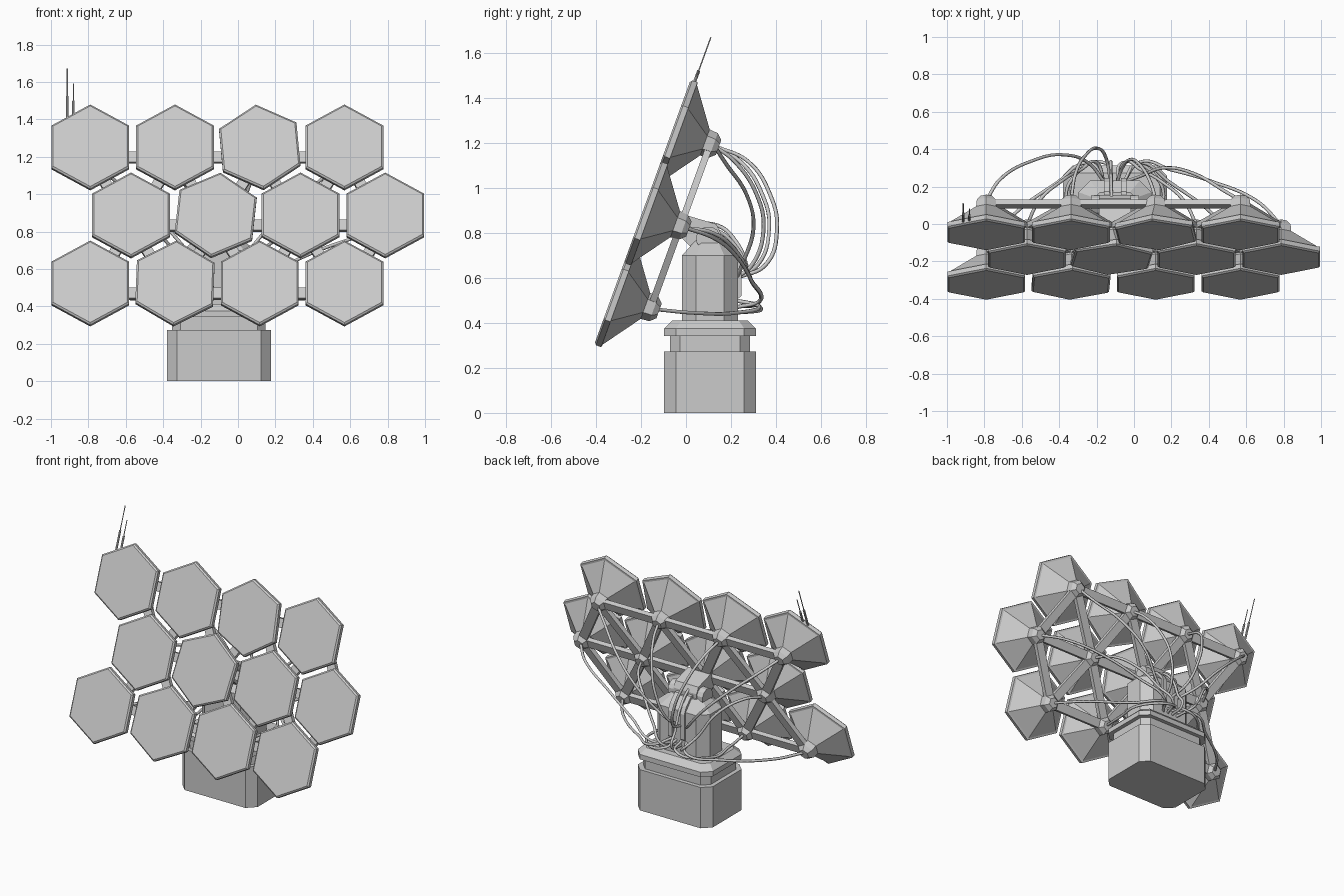
import bpy, bmesh, math
from mathutils import Vector

if "Cube" in bpy.data.objects:
    bpy.data.objects.remove(bpy.data.objects["Cube"])

TILT = math.radians(20)
UP = Vector((0, math.sin(TILT), math.cos(TILT)))       # up along the array
BACK = Vector((0, math.cos(TILT), -math.sin(TILT)))    # away from the reflecting face
ORIGIN = Vector((0, -0.194, 0.893))
PITCH, ROW = 0.453, 0.387
HUB_D = 0.18


def P(x, v, d):
    return ORIGIN + Vector((x, 0, 0)) + UP * v + BACK * d


def loft(name, rings):
    """Closed solid through a list of rings with equal point counts."""
    bm = bmesh.new()
    rows = [[bm.verts.new(p) for p in r] for r in rings]
    n = len(rows[0])
    for a, b in zip(rows, rows[1:]):
        for i in range(n):
            bm.faces.new((a[i], a[(i + 1) % n], b[(i + 1) % n], b[i]))
    bm.faces.new(rows[0])
    bm.faces.new(rows[-1])
    bmesh.ops.recalc_face_normals(bm, faces=bm.faces)
    me = bpy.data.meshes.new(name)
    bm.to_mesh(me)
    bm.free()
    ob = bpy.data.objects.new(name, me)
    bpy.context.collection.objects.link(ob)
    return ob


def octa(z, w, d, c, cx=-0.102, cy=0.107):
    """Rectangle with cut corners at height z."""
    w, d = w / 2, d / 2
    pts = [(w - c, -d), (w, -d + c), (w, d - c), (w - c, d),
           (-w + c, d), (-w, d - c), (-w, -d + c), (-w + c, -d)]
    return [(cx + x, cy + y, z) for x, y in pts]


def extrude_x(name, profile, x0, x1):
    return loft(name, [[(x, y, z) for y, z in profile] for x in (x0, x1)])


def rod(name, a, b, r, sides=8):
    e = (b - a).normalized()
    s = e.orthogonal().normalized()
    t = e.cross(s)
    ring = [(s * math.cos(k * math.tau / sides) + t * math.sin(k * math.tau / sides)) * r
            for k in range(sides)]
    return loft(name, [[a + q for q in ring], [b + q for q in ring]])


def bar(name, a, b, w=0.058, t=0.03):
    e = (b - a).normalized()
    s = e.cross(BACK) * w / 2
    n = BACK * t / 2
    ring = [s + n, s - n, -s - n, -s + n]
    return loft(name, [[a + q for q in ring], [b + q for q in ring]])


def cable(name, pts, r=0.009):
    cu = bpy.data.curves.new(name, 'CURVE')
    cu.dimensions = '3D'
    cu.bevel_depth = r
    cu.bevel_resolution = 1
    cu.resolution_u = 8
    cu.use_fill_caps = True
    sp = cu.splines.new('BEZIER')
    sp.bezier_points.add(len(pts) - 1)
    for bp, p in zip(sp.bezier_points, pts):
        bp.co = p
        bp.handle_left_type = bp.handle_right_type = 'AUTO'
    ob = bpy.data.objects.new(name, cu)
    bpy.context.collection.objects.link(ob)


# Hexagonal panels: bevelled slab, pyramid back and small hub, a few knocked askew
PROFILE = [(0.229, 0), (0.24, 0.008), (0.24, 0.033), (0.226, 0.036),
           (0.062, 0.155), (0.058, 0.195), (0.035, 0.22)]
ROLL = {(1, 2): 5, (0, 1): -6, (-1, 1): -2}
hubs = {}
for row in (1, 0, -1):
    for col in range(4):
        x = (-0.572 if row == 0 else -0.79) + col * PITCH
        v = row * ROW
        hubs[row, col] = (x, v)
        a0 = math.radians(90 + ROLL.get((row, col), 0))
        loft("hex_panel", [[P(x + r * math.cos(a0 + k * math.pi / 3),
                              v + r * math.sin(a0 + k * math.pi / 3), d)
                            for k in range(6)] for r, d in PROFILE])

# Triangular lattice of bars joining neighbouring hubs
keys = list(hubs)
for i, a in enumerate(keys):
    for b in keys[i + 1:]:
        if math.dist(hubs[a], hubs[b]) < 0.5:
            bar("lattice_bar", P(*hubs[a], HUB_D), P(*hubs[b], HUB_D))

# Two whip antennas on the top left panel
for x, v, length in ((-0.913, 0.55, 0.285), (-0.88, 0.57, 0.18)):
    rod("antenna_base", P(x, v, 0.02), P(x, v + length * 0.45, 0.02), 0.007)
    rod("antenna_whip", P(x, v + length * 0.45, 0.02), P(x, v + length, 0.02), 0.003, 6)

# Pedestal: block, recessed neck, bevelled plate
loft("pedestal_base", [octa(0, 0.556, 0.41, 0.053), octa(0.273, 0.556, 0.41, 0.053)])
loft("pedestal_neck", [octa(0.27, 0.50, 0.356, 0.045), octa(0.345, 0.50, 0.356, 0.045)])
loft("pedestal_plate", [octa(0.342, 0.556, 0.41, 0.053), octa(0.375, 0.556, 0.41, 0.053),
                        octa(0.412, 0.48, 0.334, 0.04)])

# Tower with tapered shoulders
loft("tower", [octa(0.41, 0.39, 0.25, 0.062), octa(0.70, 0.39, 0.25, 0.062),
               octa(0.77, 0.22, 0.125, 0.03)])
# Tilting head, its pivot, and the arm reaching the lattice
extrude_x("tilt_arm", [(-0.03, 0.79), (0.0, 0.88), (0.135, 0.84), (0.155, 0.80),
                       (0.155, 0.74), (0.04, 0.72)], -0.187, -0.016)
rod("tilt_pivot", Vector((-0.23, 0.10, 0.775)), Vector((0.026, 0.10, 0.775)), 0.055, 12)
# Pair of curved ribs down the back of the tower
for x in (-0.16, -0.07):
    extrude_x("tower_rib", [(0.13, 0.79), (0.175, 0.785), (0.225, 0.735), (0.247, 0.69),
                            (0.247, 0.52), (0.22, 0.50), (0.22, 0.69), (0.15, 0.75)],
              x, x + 0.03)

# Cables from every hub to the back of the tower
for (row, col), (x, v) in hubs.items():
    start = P(x, v, 0.20)
    ex = -0.16 + col * 0.035

    def at(f, y, z):
        return Vector((x + (ex - x) * f, y, z))
    if row == 1:
        b = (0.37, 0.405, 0.345, 0.30)[col]
        pts = [start, at(0.12, b - 0.13, 1.12), at(0.4, b - 0.03, 0.97),
               at(0.65, b, 0.82), at(0.88, b - 0.05, 0.66), at(1, 0.225, 0.60)]
    elif row == 0:
        k = 0.02 * col
        pts = [start, at(0.15, 0.12, 0.84 - k), at(0.45, 0.23, 0.75 - k),
               at(0.7, 0.29, 0.59), at(0.9, 0.33, 0.50), at(1, 0.225, 0.47)]
    else:
        pts = [start, at(0.2, 0.03, 0.445), at(0.6, 0.22, 0.445),
               at(0.88, 0.325, 0.475), at(1, 0.225, 0.50)]
        if abs(x - ex) < 0.35:      # inner cables pass around the tower side
            side = 0.14 if x > -0.1 else -0.345
            pts[1] = Vector((side, 0.03, 0.445))
            pts[2] = Vector((side, 0.22, 0.445))
    cable("cable", pts)
